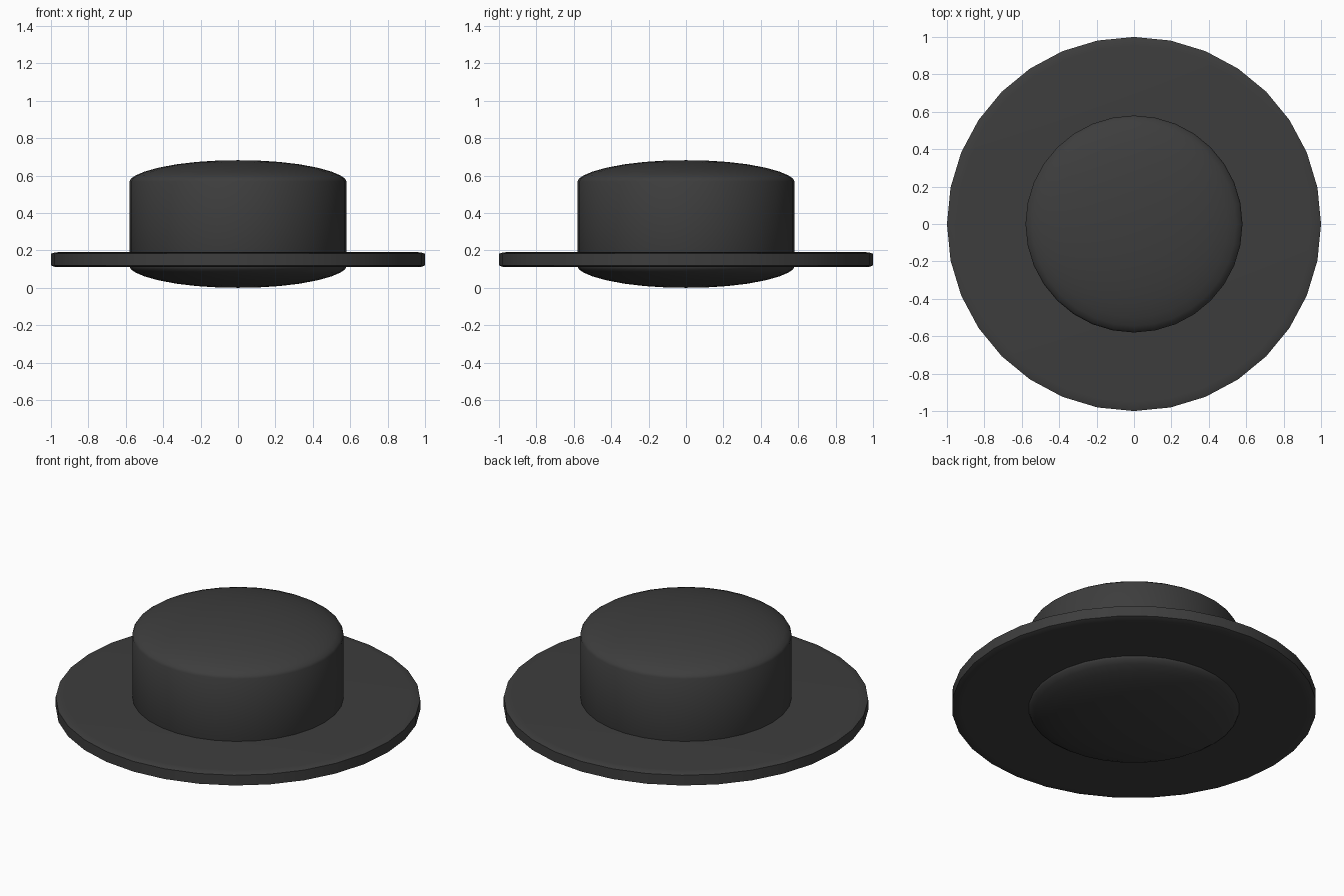
import bpy, bmesh, math

if "Cube" in bpy.data.objects:
    bpy.data.objects.remove(bpy.data.objects["Cube"])

felt = bpy.data.materials.new("charcoal_felt")
felt.diffuse_color = (0.047, 0.047, 0.047, 1)
felt.use_nodes = True
felt.node_tree.nodes["Principled BSDF"].inputs["Base Color"].default_value = felt.diffuse_color

SIDES = 32


def lathe(name, profile):
    """Spin an (r, z) profile, ordered bottom to top, about z; its ends lie on the axis."""
    bm = bmesh.new()
    rings = []
    for r, z in profile:
        if r == 0:
            rings.append([bm.verts.new((0, 0, z))] * SIDES)
        else:
            rings.append([bm.verts.new((r * math.cos(math.tau * i / SIDES),
                                        r * math.sin(math.tau * i / SIDES), z))
                          for i in range(SIDES)])
    for low, high in zip(rings, rings[1:]):
        for i in range(SIDES):
            j = (i + 1) % SIDES
            corners = [low[i], low[j], high[j], high[i]]
            bm.faces.new(list(dict.fromkeys(corners)))
    bmesh.ops.recalc_face_normals(bm, faces=bm.faces)
    mesh = bpy.data.meshes.new(name)
    bm.to_mesh(mesh)
    bm.free()
    mesh.materials.append(felt)
    obj = bpy.data.objects.new(name, mesh)
    bpy.context.collection.objects.link(obj)
    bpy.ops.object.select_all(action='DESELECT')
    obj.select_set(True)
    bpy.context.view_layer.objects.active = obj
    bpy.ops.object.shade_smooth_by_angle(angle=math.radians(40))
    return obj


# Crown: straight wall with matching shallow domes above and below
MID = 0.341
dome = [(0.58, 0.228), (0.572, 0.243), (0.545, 0.261), (0.5, 0.28), (0.43, 0.300),
        (0.33, 0.319), (0.22, 0.332), (0.11, 0.339), (0, 0.341)]
lathe("crown", [(r, MID - h) for r, h in reversed(dome)] + [(r, MID + h) for r, h in dome])

# Brim: flat disc with a softened rim
lathe("brim", [(0, 0.110), (0.95, 0.110), (0.98, 0.112), (1.0, 0.120),
               (1.0, 0.182), (0.98, 0.189), (0.95, 0.191), (0, 0.191)])
